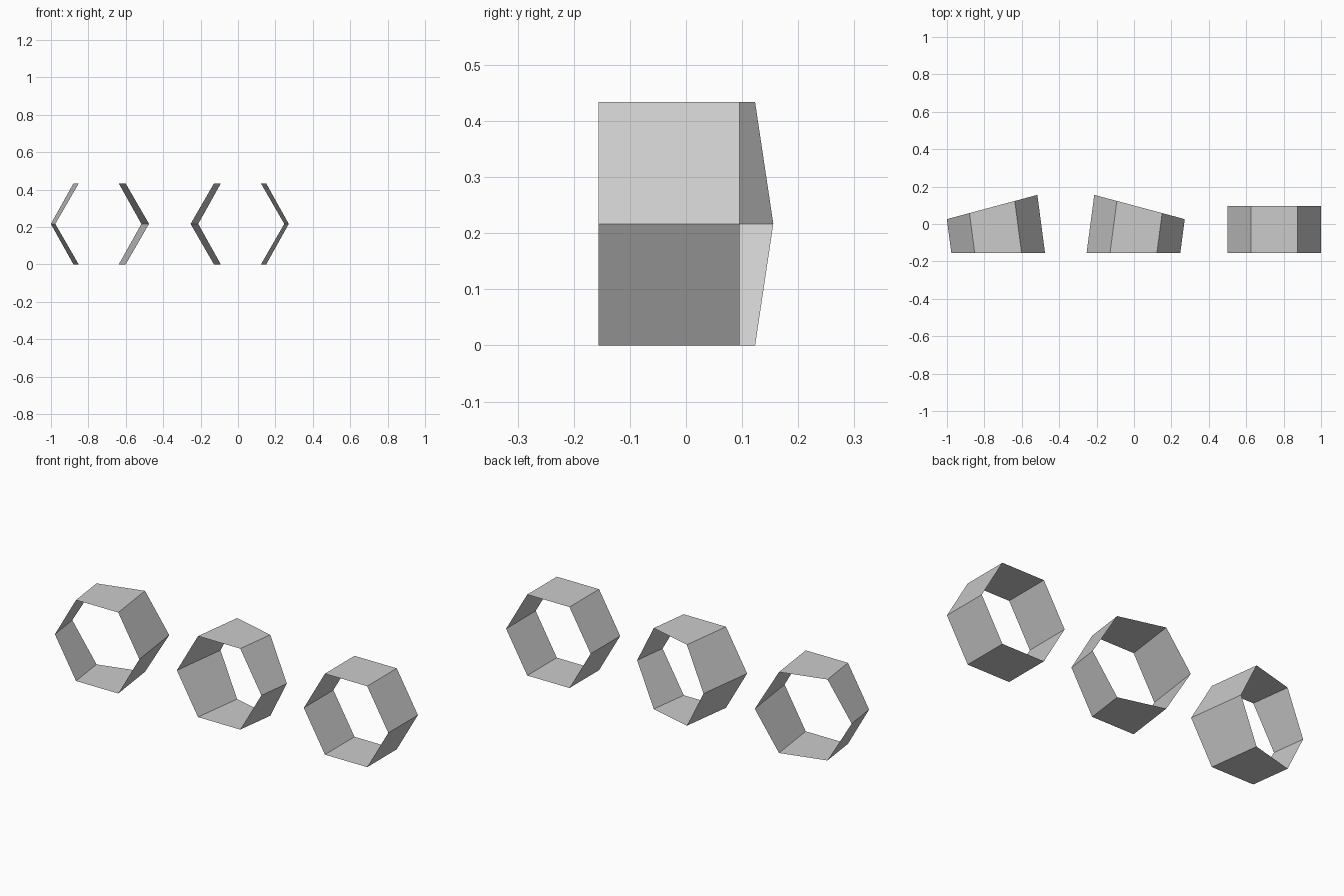
import bpy
from math import sin, cos, radians, pi

if "Cube" in bpy.data.objects:
    bpy.data.objects.remove(bpy.data.objects["Cube"])

R = 0.2505                 # hexagon radius
LENGTH = 0.2505            # tube length
FRONT_Y = -0.1555
MID_Z = R * sin(pi / 3)


def hex_tube(name, x, bend):
    """Open hexagonal tube whose back rim turns sideways by `bend` degrees."""
    a = radians(bend)
    back_x = x + LENGTH / 2 * sin(a)
    back_y = FRONT_Y + LENGTH / 2 * (1 + cos(a))
    verts = []
    for cx, cy, turn in ((x, FRONT_Y, 0), (back_x, back_y, a)):
        for i in range(6):
            t = i * pi / 3
            u = R * cos(t)
            verts.append((cx + u * cos(turn), cy - u * sin(turn), MID_Z + R * sin(t)))
    faces = [(i, (i + 1) % 6, (i + 1) % 6 + 6, i + 6)[::-1] for i in range(6)]
    # the winding below faces the walls outward
    faces = [f[::-1] for f in faces]
    mesh = bpy.data.meshes.new(name)
    mesh.from_pydata(verts, [], faces)
    mesh.update()
    # flip if the first wall points toward the tube axis
    if mesh.polygons[1].normal.z < 0:
        mesh.flip_normals()
    obj = bpy.data.objects.new(name, mesh)
    bpy.context.collection.objects.link(obj)
    return obj


# Left-bending, right-bending and straight tube sections
hex_tube("tube_bend_left", -0.7262, -15)
hex_tube("tube_bend_right", -0.003, 15)
hex_tube("tube_straight", 0.7495, 0)
